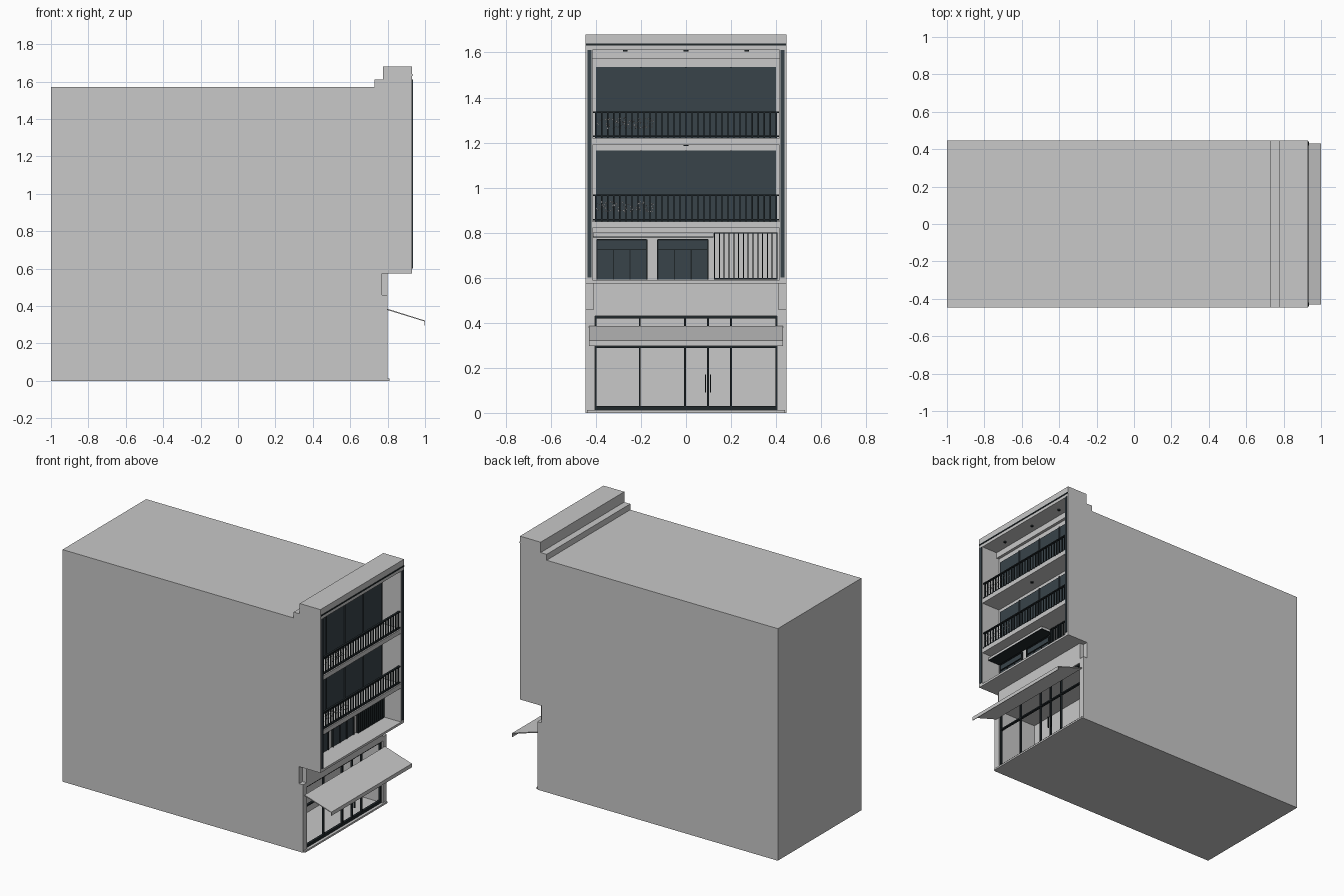
import bpy, bmesh, random
from mathutils import Vector

random.seed(4)
cube = bpy.data.objects.get("Cube")
if cube:
    bpy.data.objects.remove(cube, do_unlink=True)


def material(name, rgb):
    m = bpy.data.materials.new(name)
    m.use_nodes = True
    m.diffuse_color = (*rgb, 1)
    m.node_tree.nodes["Principled BSDF"].inputs["Base Color"].default_value = (*rgb, 1)
    return m


wall = material("pale_grey_plaster", (0.58, 0.58, 0.58))
glass = material("dark_blue_grey_glass", (0.04, 0.056, 0.068))
metal = material("blackened_metal", (0.014, 0.02, 0.023))


def finish(name, bm, mat):
    bmesh.ops.recalc_face_normals(bm, faces=bm.faces)
    me = bpy.data.meshes.new(name)
    bm.to_mesh(me)
    bm.free()
    me.materials.append(mat)
    ob = bpy.data.objects.new(name, me)
    bpy.context.collection.objects.link(ob)
    return ob


def add_box(bm, x, y, z):
    """Add a box given its (min, max) range on each axis."""
    verts = bmesh.ops.create_cube(bm, size=1)["verts"]
    for v in verts:
        v.co = Vector([(a + b) / 2 + c * (b - a) for (a, b), c in zip((x, y, z), v.co)])


def boxes(name, ranges, mat):
    bm = bmesh.new()
    for r in ranges:
        add_box(bm, *r)
    return finish(name, bm, mat)


def extrude_profile(name, points, half_width, mat):
    """Extrude an x-z outline across the width."""
    bm = bmesh.new()
    face = bm.faces.new([bm.verts.new((x, -half_width, z)) for x, z in points])
    new = bmesh.ops.extrude_face_region(bm, geom=[face])["geom"]
    moved = [g for g in new if isinstance(g, bmesh.types.BMVert)]
    bmesh.ops.translate(bm, verts=moved, vec=(0, 2 * half_width, 0))
    return finish(name, bm, mat)


def cut(target, *ranges):
    cutter = boxes("cutter", [ranges], wall)
    cutter.hide_render = True
    mod = target.modifiers.new("cut", "BOOLEAN")
    mod.operation, mod.solver, mod.object = "DIFFERENCE", "EXACT", cutter
    bpy.context.view_layer.objects.active = target
    bpy.ops.object.modifier_apply(modifier=mod.name)
    bpy.data.objects.remove(cutter, do_unlink=True)


# Building shell with overhanging upper storeys and stepped parapet
shell = extrude_profile("building_shell", [
    (-1, 0), (0.8, 0), (0.8, 0.575), (0.93, 0.575), (0.93, 1.68),
    (0.775, 1.68), (0.775, 1.61), (0.73, 1.61), (0.73, 1.57), (-1, 1.57)], 0.447, wall)

BACK = 0.79
cut(shell, (0.5, 0.9), (-0.405, 0.405), (0.012, 0.43))         # shop interior
for low, high in ((0.59, 0.82), (0.85, 1.19), (1.22, 1.61)):   # balconies
    cut(shell, (BACK, 1.1), (-0.415, 0.415), (low, high))
for a, b in ((-0.6, -0.41), (0.41, 0.6)):                      # corner notches
    cut(shell, (0.77, 0.85), (a, b), (0.46, 0.575))

boxes("door_sill", [((0.8, 0.81), (-0.44, 0.44), (0, 0.012))], wall)

# Dark trims on the front of the upper storeys
boxes("side_light_strips", [((0.93, 0.935), (s * 0.4285 - 0.009, s * 0.4285 + 0.009), (0.6, 1.61))
                            for s in (-1, 1)], glass)
boxes("parapet_groove", [((0.93, 0.933), (-0.445, 0.445), (1.631, 1.64))], metal)

# Shopfront frame
frame = [((0.775, 0.79), (y - 0.004, y + 0.004), (0.012, 0.43))
         for y in (-0.401, -0.205, -0.005, 0.098, 0.2, 0.401)]
frame += [((0.774, 0.791), (-0.405, 0.405), z)
          for z in ((0.012, 0.03), (0.288, 0.297), (0.42, 0.43))]
boxes("shopfront_frame", frame, metal)
boxes("door_handles", [((0.79, 0.8), (y - 0.002, y + 0.002), (0.09, 0.17))
                       for y in (0.087, 0.109)], metal)

# Sloping awning with a hanging front lip
extrude_profile("awning", [(0.8, 0.385), (1.0, 0.322), (1.0, 0.297), (0.996, 0.297),
                           (0.996, 0.318), (0.8, 0.378)], 0.43, wall)


def ceiling_light(name, x, y, z):
    bm = bmesh.new()
    bmesh.ops.create_cone(bm, cap_ends=True, segments=16, radius1=0.01, radius2=0.01, depth=0.006)
    bmesh.ops.translate(bm, verts=bm.verts, vec=(x, y, z - 0.003))
    finish(name, bm, metal)


def balcony(label, floor, glass_top, ceiling):
    # Glazing with slim mullions
    boxes(label + "_glazing", [((BACK, BACK + 0.006), (-0.4, 0.4), (floor, glass_top))], glass)
    boxes(label + "_mullions", [((BACK, BACK + 0.012), (y - 0.004, y + 0.004), (floor, glass_top))
                                for y in (-0.2, 0, 0.2)], glass)
    # Railing with evenly spaced bars
    rail = [((0.912, 0.926), (-0.413, 0.413), (floor + a, floor + b))
            for a, b in ((0.004, 0.011), (0.112, 0.119))]
    count = 30
    for i in range(count + 1):
        y = -0.4 + 0.8 * i / count
        rail.append(((0.916, 0.922), (y - 0.003, y + 0.003), (floor, floor + 0.115)))
    boxes(label + "_railing", rail, metal)
    # Pale leaves of the planter along the railing
    leaves = bmesh.new()
    for i in range(150):
        y, z = random.uniform(-0.4, -0.145), floor + random.uniform(0.042, 0.09)
        x = random.uniform(0.9, 0.927)
        r = random.uniform(0.002, 0.004)
        leaves.faces.new([leaves.verts.new((x + random.uniform(-r, r), y + a * r, z + b * r))
                          for a, b in ((-1, 0), (0, -1), (1, 0), (0, 1))])
    finish(label + "_planter_leaves", leaves, wall)
    ceiling_light(label + "_ceiling_light", 0.86, 0, ceiling)


balcony("middle_balcony", 0.85, 1.165, 1.19)
balcony("upper_balcony", 1.22, 1.535, 1.61)
boxes("upper_beam", [((BACK, 0.81), (-0.415, 0.415), (1.57, 1.61))], wall)
for side in (-0.27, 0.27):
    ceiling_light("upper_side_light", 0.86, side, 1.61)

# Lower balcony windows: glass, header and frame bars
for label, y0, y1 in (("left_window", -0.395, -0.175), ("right_window", -0.125, 0.097)):
    boxes(label, [((BACK, BACK + 0.006), (y0, y1), (0.592, 0.77))], glass)
    bars = [((BACK, BACK + 0.012), (y0, y1), (z - 0.003, z + 0.003)) for z in (0.725, 0.768)]
    for i in range(4):
        y = y0 + (y1 - y0) * i / 3
        top = 0.77 if i in (0, 3) else 0.725
        bars.append(((BACK, BACK + 0.012), (y - 0.003, y + 0.003), (0.592, top)))
    boxes(label + "_frame", bars, metal)

# Thin canopy over the windows and slatted screen beside them
boxes("window_canopy", [((BACK, 0.88), (-0.413, 0.122), (0.784, 0.8))], wall)
boxes("canopy_trim", [((BACK, 0.881), (-0.413, 0.122), (0.779, 0.784))], metal)
slats = [((0.8, 0.812), (0.127 + i * 0.0213 - 0.0022, 0.127 + i * 0.0213 + 0.0022), (0.595, 0.8))
         for i in range(14)]
slats += [((0.798, 0.812), (0.125, 0.406), (z, z + 0.005)) for z in (0.593, 0.796)]
boxes("slatted_screen", slats, metal)
